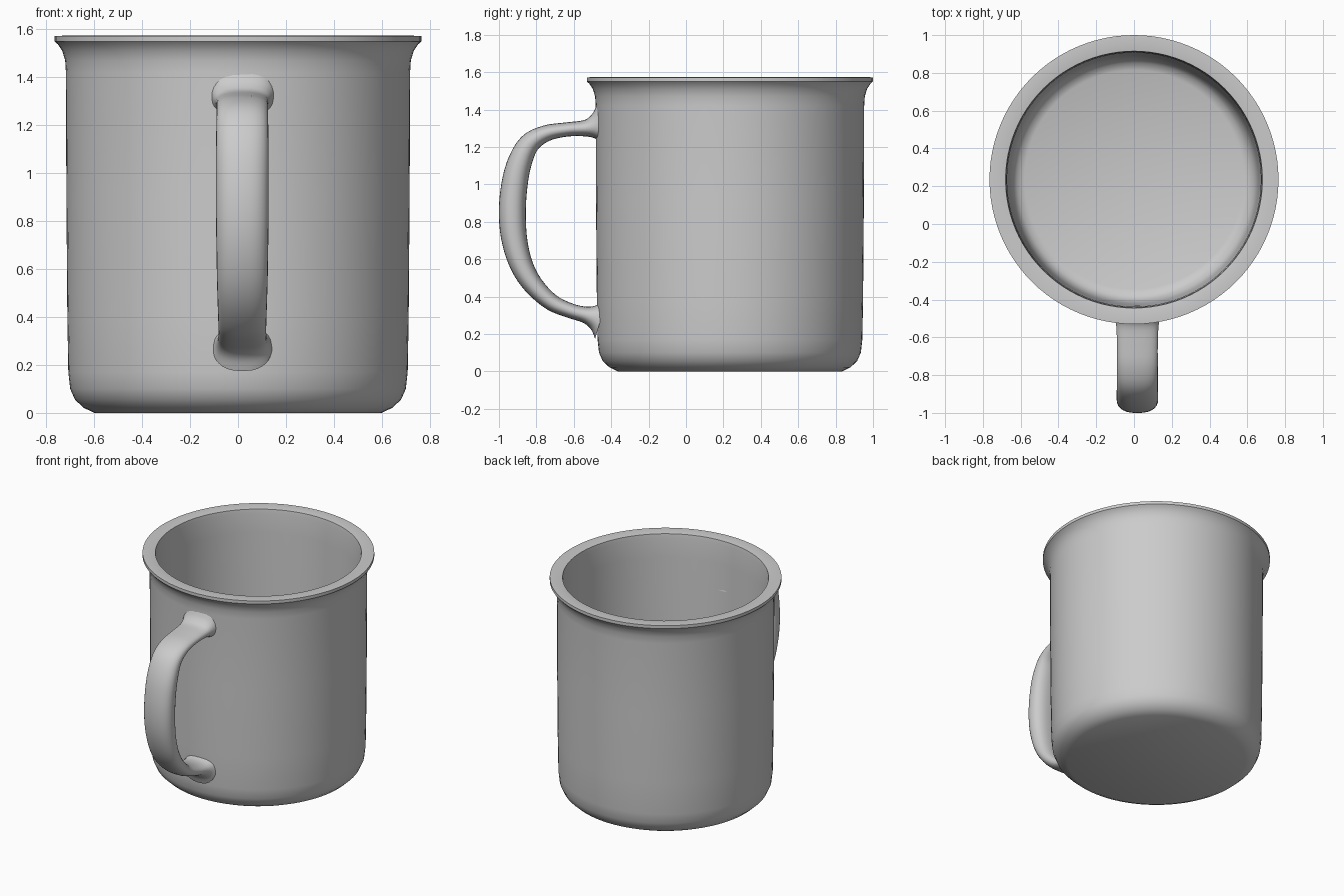
import bpy, bmesh, math
from mathutils import Vector

old = bpy.data.objects.get("Cube")
if old:
    bpy.data.objects.remove(old, do_unlink=True)

grey = bpy.data.materials.new("enamel_grey")
grey.use_nodes = True
colour = (0.6, 0.6, 0.6, 1)
grey.diffuse_color = colour
grey.node_tree.nodes["Principled BSDF"].inputs["Base Color"].default_value = colour

CENTRE_Y = 0.235


def finish(name, bm, angle):
    bmesh.ops.recalc_face_normals(bm, faces=bm.faces)
    mesh = bpy.data.meshes.new(name)
    bm.to_mesh(mesh)
    bm.free()
    ob = bpy.data.objects.new(name, mesh)
    bpy.context.collection.objects.link(ob)
    mesh.materials.append(grey)
    bpy.ops.object.select_all(action="DESELECT")
    ob.select_set(True)
    bpy.context.view_layer.objects.active = ob
    bpy.ops.object.shade_smooth_by_angle(angle=math.radians(angle))
    return ob


def bridge(bm, rings):
    for a, b in zip(rings, rings[1:]):
        n = len(a)
        for i in range(n):
            j = (i + 1) % n
            bm.faces.new((a[i], a[j], b[j], b[i]))


# Cup: outer wall, rolled rim and inner wall as one turned profile
profile = [(0.60, 0.008), (0.645, 0.022), (0.68, 0.055), (0.70, 0.10), (0.708, 0.17),
           (0.712, 0.40), (0.716, 0.90), (0.718, 1.42), (0.721, 1.47), (0.733, 1.51),
           (0.752, 1.538), (0.765, 1.55), (0.765, 1.572), (0.72, 1.574), (0.68, 1.568),
           (0.676, 1.54), (0.672, 1.40), (0.662, 0.60), (0.655, 0.18), (0.642, 0.11),
           (0.618, 0.075), (0.58, 0.06)]
SIDES = 96
bm = bmesh.new()
rings = []
for r, z in profile:
    rings.append([bm.verts.new((r * math.cos(t), CENTRE_Y + r * math.sin(t), z))
                  for t in (2 * math.pi * i / SIDES for i in range(SIDES))])
bridge(bm, rings)
bm.faces.new(rings[0])     # underside
bm.faces.new(rings[-1])    # inner floor
bmesh.ops.translate(bm, verts=rings[0], vec=(0, 0, -0.008))
finish("cup_body", bm, 40)

# Handle: flattened tube, flared where it meets the wall
# y, z, half thickness, half width
path = [(-0.455, 1.315, 0.11, 0.135), (-0.49, 1.308, 0.068, 0.122), (-0.54, 1.30, 0.044, 0.112),
        (-0.64, 1.293, 0.038, 0.108), (-0.75, 1.272, 0.044, 0.108), (-0.84, 1.215, 0.056, 0.108),
        (-0.895, 1.10, 0.066, 0.110), (-0.922, 0.96, 0.071, 0.110), (-0.928, 0.82, 0.072, 0.110),
        (-0.915, 0.69, 0.068, 0.108), (-0.878, 0.565, 0.061, 0.106), (-0.815, 0.46, 0.053, 0.103),
        (-0.72, 0.37, 0.045, 0.100), (-0.62, 0.325, 0.040, 0.100), (-0.54, 0.303, 0.044, 0.103),
        (-0.49, 0.290, 0.068, 0.112), (-0.455, 0.280, 0.11, 0.125)]


def smooth_path(points, steps=4):
    """Catmull-Rom interpolation through the control rows."""
    rows = [Vector(p) for p in points]
    out = []
    for i in range(len(rows) - 1):
        a, b, c, d = (rows[max(0, min(k, len(rows) - 1))] for k in range(i - 1, i + 3))
        for s in range(steps):
            t = s / steps
            out.append(0.5 * (2 * b + (c - a) * t + (2 * a - 5 * b + 4 * c - d) * t ** 2
                              + (3 * b - a - 3 * c + d) * t ** 3))
    return out + [rows[-1]]


bm = bmesh.new()
rows = smooth_path(path)
rings = []
for i, (y, z, thick, wide) in enumerate(rows):
    p, q = rows[max(i - 1, 0)], rows[min(i + 1, len(rows) - 1)]
    tangent = Vector((0, q[0] - p[0], q[1] - p[1])).normalized()
    normal = Vector((1, 0, 0)).cross(tangent)
    ring = []
    for k in range(28):
        t = 2 * math.pi * k / 28
        c, s = math.cos(t), math.sin(t)
        # slightly squared oval section
        x = math.copysign(abs(c) ** 0.8, c) * wide
        n = math.copysign(abs(s) ** 0.9, s) * thick
        ring.append(bm.verts.new(Vector((0.018 + x, y, z)) + normal * n))
    rings.append(ring)
bridge(bm, rings)
bm.faces.new(rings[0])
bm.faces.new(rings[-1])
finish("handle", bm, 60)
